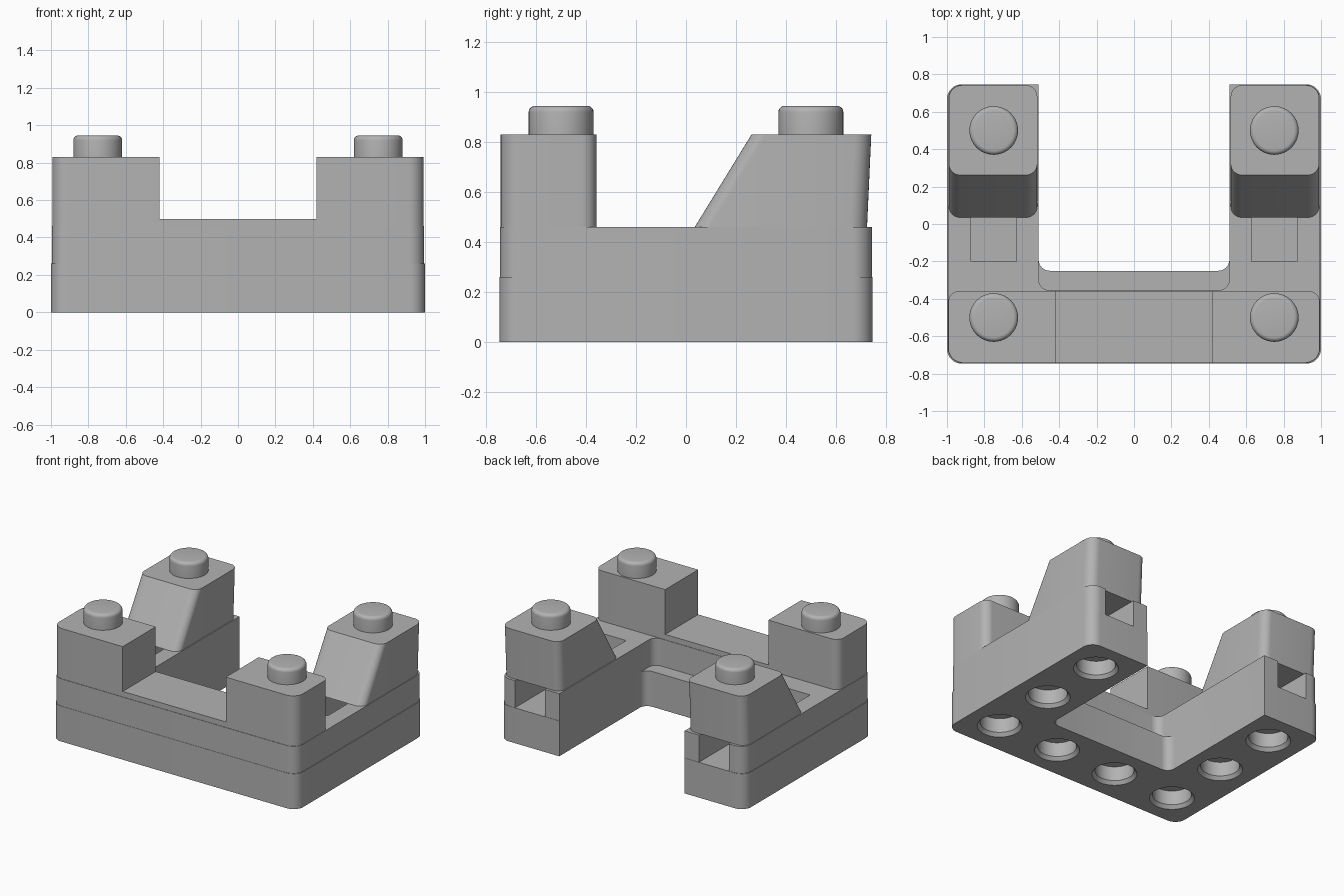
import bpy, bmesh, math
from mathutils import Vector

if "Cube" in bpy.data.objects:
    bpy.data.objects.remove(bpy.data.objects["Cube"])

grey = bpy.data.materials.new("plain grey")
grey.diffuse_color = (0.45, 0.45, 0.45, 1)
grey.use_nodes = True
grey.node_tree.nodes["Principled BSDF"].inputs["Base Color"].default_value = grey.diffuse_color


def rounded(points, n=8):
    """Outline from (x, y, radius) right-angle corners."""
    out = []
    for i, (x, y, r) in enumerate(points):
        p = Vector((x, y))
        if r == 0:
            out.append(p)
            continue
        a = (Vector(points[i - 1][:2]) - p).normalized() * r
        b = (Vector(points[(i + 1) % len(points)][:2]) - p).normalized() * r
        for k in range(n + 1):
            t = k / n * math.pi / 2
            out.append(p + a * (1 - math.sin(t)) + b * (1 - math.cos(t)))
    return out


def finish(name, bm, smooth=True):
    bmesh.ops.recalc_face_normals(bm, faces=bm.faces[:])
    me = bpy.data.meshes.new(name)
    bm.to_mesh(me)
    bm.free()
    me.materials.append(grey)
    ob = bpy.data.objects.new(name, me)
    bpy.context.collection.objects.link(ob)
    if smooth:
        shade(ob)
    return ob


def shade(ob):
    bpy.ops.object.select_all(action='DESELECT')
    ob.select_set(True)
    bpy.context.view_layer.objects.active = ob
    bpy.ops.object.shade_smooth_by_angle(angle=math.radians(30))


def prism(name, z0, z1, low, high=None, smooth=True):
    """Solid between two outlines with matching corner counts."""
    bm = bmesh.new()
    a = [bm.verts.new((p.x, p.y, z0)) for p in rounded(low)]
    b = [bm.verts.new((p.x, p.y, z1)) for p in rounded(high or low)]
    bm.faces.new(a)
    bm.faces.new(b)
    for i in range(len(a)):
        bm.faces.new((a[i - 1], a[i], b[i], b[i - 1]))
    return finish(name, bm, smooth)


def lathe(name, cx, cy, profile, smooth=True, n=40):
    """Round solid from a list of (radius, z) rings."""
    bm = bmesh.new()
    rings = [[bm.verts.new((cx + r * math.cos(2 * math.pi * k / n),
                            cy + r * math.sin(2 * math.pi * k / n), z))
              for k in range(n)] for r, z in profile]
    for a, b in zip(rings, rings[1:]):
        for k in range(n):
            bm.faces.new((a[k - 1], a[k], b[k], b[k - 1]))
    bm.faces.new(rings[0])
    bm.faces.new(rings[-1])
    return finish(name, bm, smooth)


def cut(ob, cutters):
    for c in cutters:
        m = ob.modifiers.new("cut", 'BOOLEAN')
        m.operation, m.solver, m.object = 'DIFFERENCE', 'EXACT', c
        bpy.context.view_layer.objects.active = ob
        bpy.ops.object.modifier_apply(modifier=m.name)
        bpy.data.objects.remove(c)
    shade(ob)


def u_outline(x, y, inner_y, r):
    return [(-x, -y, r), (x, -y, r), (x, y, r), (0.51, y, 0),
            (0.51, inner_y, 0.06), (-0.51, inner_y, 0.06), (-0.51, y, 0), (-x, y, r)]


# Lower U-shaped layer with round sockets underneath
base = prism("lower_layer", 0, 0.26, u_outline(1, 0.747, -0.25, 0.08), smooth=False)
spots = [(x, -0.5) for x in (-0.75, -0.25, 0.25, 0.75)]
spots += [(x, y) for x in (-0.75, 0.75) for y in (0, 0.5)]
cut(base, [lathe("socket_cutter", x, y,
                 [(0.16, -0.01), (0.15, 0), (0.13, 0.025), (0.13, 0.13)], False)
           for x, y in spots])

# Upper U-shaped layer with a channel along each leg
upper = prism("upper_layer", 0.26, 0.46, u_outline(0.995, 0.745, -0.355, 0.08), smooth=False)
cut(upper, [prism("channel_cutter", 0.25, 0.5,
                  [(x - 0.122, -0.2, 0), (x + 0.122, -0.2, 0),
                   (x + 0.122, 0.9, 0), (x - 0.122, 0.9, 0)], smooth=False)
            for x in (-0.75, 0.75)])

# Low crossbar between the front blocks
prism("crossbar", 0.46, 0.50, [(-0.42, -0.742, 0), (0.42, -0.742, 0),
                               (0.42, -0.358, 0), (-0.42, -0.358, 0)])

for side, s in (("left", -1), ("right", 1)):
    # Front corner block, rounded on the outside only
    prism(side + "_front_block", 0.46, 0.83,
          [(s * 0.42, -0.742, 0), (s * 0.993, -0.742, 0.08),
           (s * 0.993, -0.358, 0.06), (s * 0.42, -0.358, 0)])

    # Rear block with sloping front and slightly leaning back
    def block(y0, y1):
        return [(s * 0.517, y0, 0.06), (s * 0.99, y0, 0.06),
                (s * 0.99, y1, 0.07), (s * 0.517, y1, 0.06)]
    prism(side + "_rear_block", 0.46, 0.83, block(0.035, 0.725), block(0.262, 0.742))

    # Round pegs with softened rims
    for where, y in (("front", -0.5), ("rear", 0.5)):
        rim = [(0.105 + 0.025 * math.cos(t), 0.92 + 0.025 * math.sin(t))
               for t in (k * math.pi / 10 for k in range(6))]
        lathe(f"{side}_{where}_peg", s * 0.75, y, [(0.13, 0.83)] + rim)
